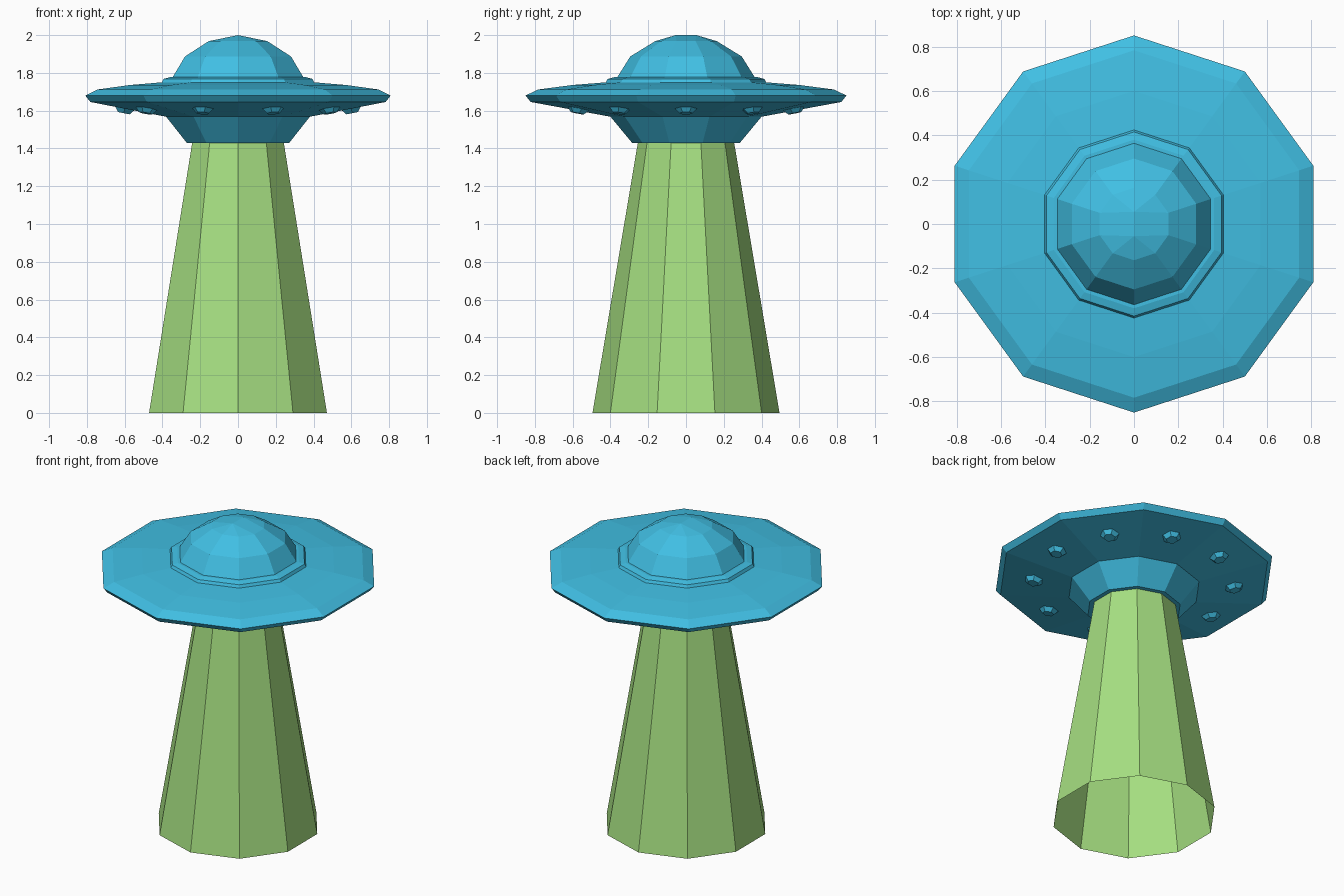
import bpy, bmesh, math
from mathutils import Vector, Matrix

if "Cube" in bpy.data.objects:
    bpy.data.objects.remove(bpy.data.objects["Cube"])

SIDES = 10


def material(name, rgb):
    m = bpy.data.materials.new(name)
    m.diffuse_color = (*rgb, 1)
    m.use_nodes = True
    m.node_tree.nodes["Principled BSDF"].inputs["Base Color"].default_value = m.diffuse_color
    return m


blue = material("saucer blue", (0.052, 0.52, 0.77))
green = material("beam green", (0.38, 0.74, 0.22))


def finish(name, bm, mat):
    me = bpy.data.meshes.new(name)
    bm.to_mesh(me)
    bm.free()
    me.materials.append(mat)
    ob = bpy.data.objects.new(name, me)
    bpy.context.collection.objects.link(ob)
    return ob


def ring(bm, r, z):
    # decagon with corners on the y axis
    return [bm.verts.new((r * math.cos(a), r * math.sin(a), z))
            for a in (math.pi / 2 + k * math.tau / SIDES for k in range(SIDES))]


def lathe(name, profile, mat, cap_bottom=False, cap_top=False):
    bm = bmesh.new()
    rings = [ring(bm, r, z) for r, z in profile]
    for lo, hi in zip(rings, rings[1:]):
        for i in range(SIDES):
            j = (i + 1) % SIDES
            bm.faces.new((lo[i], lo[j], hi[j], hi[i]))
    if cap_bottom:
        bm.faces.new(rings[0][::-1])
    if cap_top:
        bm.faces.new(rings[-1])
    return finish(name, bm, mat)


# saucer hull: lower cone, underside, rim and gently curved upper plate
lathe("saucer_hull", [(0.284, 1.428), (0.40, 1.568), (0.822, 1.646), (0.85, 1.68),
                      (0.783, 1.712), (0.60, 1.736), (0.425, 1.75)], blue, True, True)

# stepped collar around the dome
lathe("dome_collar", [(0.425, 1.748), (0.415, 1.768), (0.38, 1.777)], blue, True, True)

# dome: convex shell with a short ridge on top
bm = bmesh.new()
for r, z in ((0.365, 1.775), (0.295, 1.887), (0.163, 1.968)):
    ring(bm, r, z)
for y in (-0.055, 0.055):
    bm.verts.new((0, y, 2.0))
bmesh.ops.convex_hull(bm, input=bm.verts[:])
finish("dome", bm, blue)

# light beam: open tapered tube
lathe("light_beam", [(0.495, 0), (0.255, 1.43)], green)

# hexagonal lamps, one on each underside panel
normal = Vector((0.196, 0, -0.98))
tilt = normal.to_track_quat('Z', 'Y').to_matrix().to_4x4()
bm = bmesh.new()
for k in range(SIDES):
    place = (Matrix.Rotation(k * math.tau / SIDES, 4, 'Z')
             @ Matrix.Translation(Vector((0.60, 0, 1.610)) + normal * 0.009) @ tilt
             @ Matrix.Rotation(math.pi / 2, 4, 'Z'))
    bmesh.ops.create_cone(bm, cap_ends=True, segments=6, radius1=0.063,
                          radius2=0.036, depth=0.03, matrix=place)
finish("underside_lamps", bm, blue)
